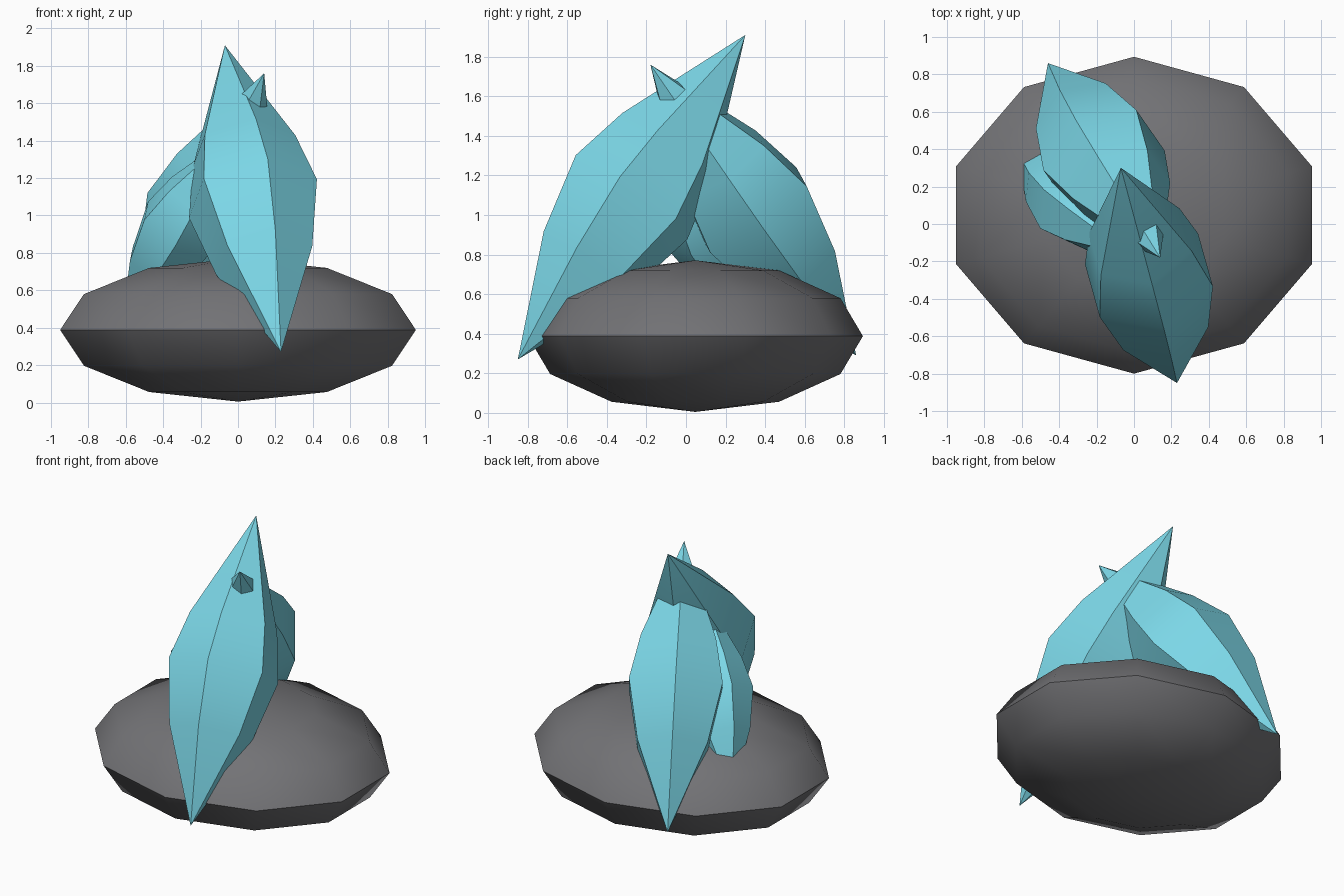
import bpy, bmesh
from math import cos, sin, pi, radians
from mathutils import Vector, Matrix

if "Cube" in bpy.data.objects:
    bpy.data.objects.remove(bpy.data.objects["Cube"])


def material(name, rgb):
    m = bpy.data.materials.new(name)
    m.diffuse_color = (*rgb, 1)
    m.use_nodes = True
    m.node_tree.nodes["Principled BSDF"].inputs["Base Color"].default_value = m.diffuse_color
    return m


def make_object(name, bm, mat, angle):
    bmesh.ops.recalc_face_normals(bm, faces=bm.faces)
    mesh = bpy.data.meshes.new(name)
    bm.to_mesh(mesh)
    bm.free()
    mesh.materials.append(mat)
    ob = bpy.data.objects.new(name, mesh)
    bpy.context.collection.objects.link(ob)
    bpy.ops.object.select_all(action='DESELECT')
    ob.select_set(True)
    bpy.context.view_layer.objects.active = ob
    bpy.ops.object.shade_smooth_by_angle(angle=radians(angle))
    return ob


# Six-sided spindle between two tips; one ridge points along "ridge"
PROFILE = [(0.298, 0.75), (0.5, 1.0), (0.656, 0.80)]


def crystal(name, bottom, top, radius, ridge, mat):
    bottom, top = Vector(bottom), Vector(top)
    axis = top - bottom
    u = axis.normalized()
    w = Vector(ridge)
    w = (w - u * w.dot(u)).normalized()
    v = u.cross(w)
    bm = bmesh.new()
    low, high = bm.verts.new(bottom), bm.verts.new(top)
    rings = []
    for t, r in PROFILE:
        rings.append([bm.verts.new(bottom + axis * t + radius * r *
                                   (w * cos(k * pi / 3) + v * sin(k * pi / 3)))
                      for k in range(6)])
    for k in range(6):
        n = (k + 1) % 6
        bm.faces.new((low, rings[0][n], rings[0][k]))
        bm.faces.new((high, rings[-1][k], rings[-1][n]))
        for a, b in zip(rings, rings[1:]):
            bm.faces.new((a[k], a[n], b[n], b[k]))
    return make_object(name, bm, mat, 30)


stone = material("stone_grey", (0.17, 0.17, 0.18))
cyan = material("crystal_cyan", (0.20, 0.68, 0.80))

# Flattened boulder base
bm = bmesh.new()
bmesh.ops.create_uvsphere(bm, u_segments=10, v_segments=6, radius=1,
                          matrix=Matrix.Translation((0, 0.047, 0.388))
                          @ Matrix.Diagonal((1, 0.847, 0.383, 1)))
make_object("rock_base", bm, stone, 40)

# Crystals leaning against each other
crystal("large_crystal", (0.23, -0.85, 0.27), (-0.07, 0.30, 1.91), 0.362,
        (0.22, -0.785, 0.58), cyan)
crystal("back_crystal", (-0.46, 0.86, 0.29), (0.14, -0.18, 1.76), 0.342,
        (0.50, 0.78, 0.35), cyan)
crystal("side_crystal", (-0.62, 0.38, 0.42), (-0.01, -0.17, 1.45), 0.23,
        (-0.81, -0.56, 0.176), cyan)
